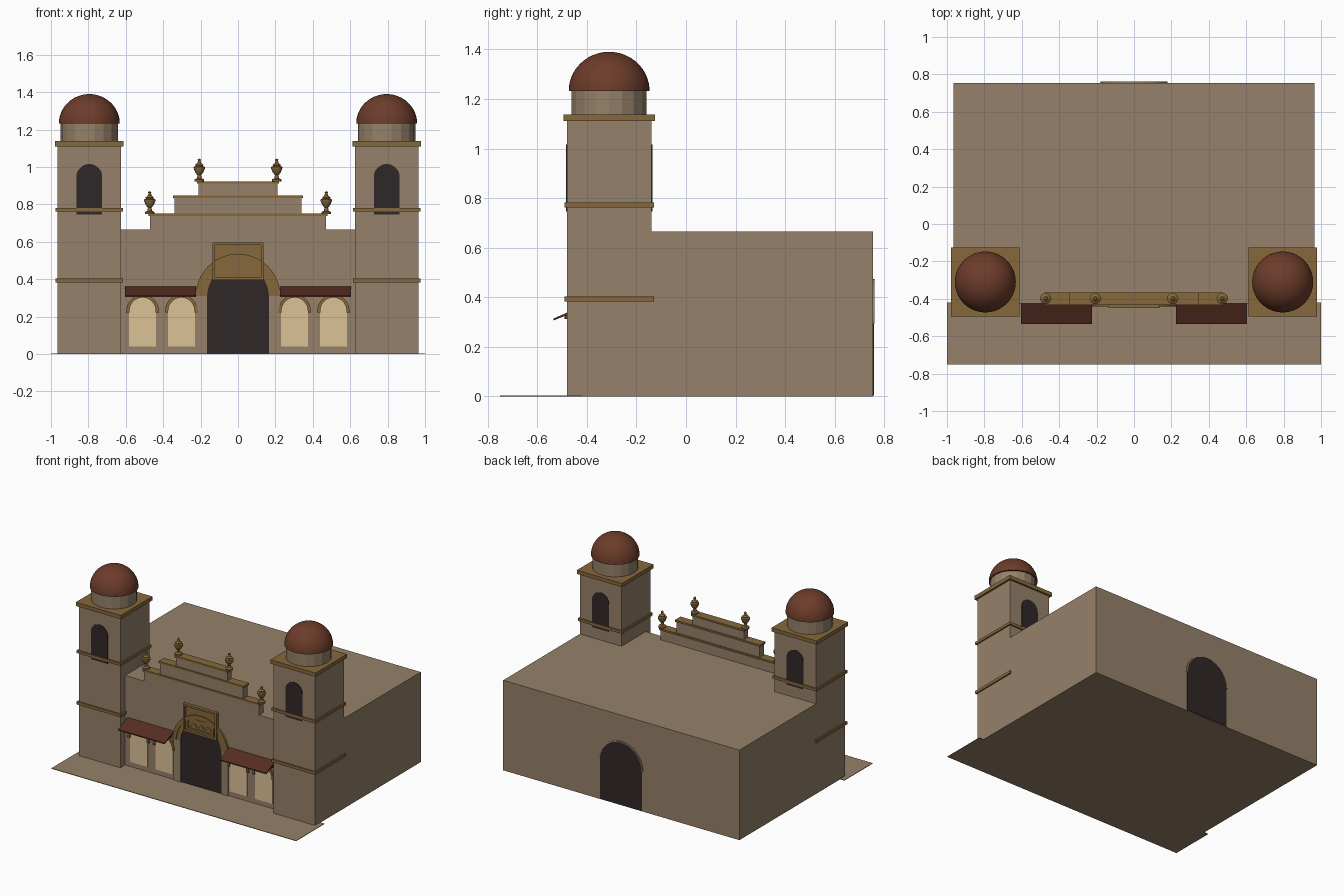
import bpy, bmesh
from math import pi, sin, cos, radians
from mathutils import Matrix

if "Cube" in bpy.data.objects:
    bpy.data.objects.remove(bpy.data.objects["Cube"], do_unlink=True)


def material(name, rgb):
    m = bpy.data.materials.new(name)
    m.use_nodes = True
    m.diffuse_color = (*rgb, 1)
    m.node_tree.nodes["Principled BSDF"].inputs["Base Color"].default_value = (*rgb, 1)
    return m


plaster = material("tan plaster", (0.30, 0.22, 0.142))
trim = material("ochre trim", (0.24, 0.138, 0.045))
tile = material("dome terracotta", (0.15, 0.045, 0.023))
awning_red = material("awning red", (0.092, 0.026, 0.016))
cream = material("cream window", (0.72, 0.54, 0.31))
dark = material("dark opening", (0.03, 0.02, 0.02))


def finish(name, bm, mat, smooth=False):
    bmesh.ops.recalc_face_normals(bm, faces=bm.faces)
    mesh = bpy.data.meshes.new(name)
    bm.to_mesh(mesh)
    bm.free()
    mesh.materials.append(mat)
    ob = bpy.data.objects.new(name, mesh)
    bpy.context.collection.objects.link(ob)
    if smooth:
        bpy.ops.object.select_all(action='DESELECT')
        ob.select_set(True)
        bpy.context.view_layer.objects.active = ob
        bpy.ops.object.shade_smooth_by_angle(angle=radians(35))
    return ob


def box(name, x0, x1, y0, y1, z0, z1, mat):
    bm = bmesh.new()
    bmesh.ops.create_cube(bm, size=1)
    size = Matrix.Diagonal((x1 - x0, y1 - y0, z1 - z0, 1))
    place = Matrix.Translation(((x0 + x1) / 2, (y0 + y1) / 2, (z0 + z1) / 2))
    bm.transform(place @ size)
    return finish(name, bm, mat)


def prism(name, points, shift, mat):
    """Extrude a closed 3D outline along a vector."""
    bm = bmesh.new()
    face = bm.faces.new([bm.verts.new(p) for p in points])
    new = bmesh.ops.extrude_face_region(bm, geom=[face])["geom"]
    bmesh.ops.translate(bm, vec=shift, verts=[v for v in new if isinstance(v, bmesh.types.BMVert)])
    return finish(name, bm, mat)


def half_circle(x, z, r, n=20):
    return [(x + r * cos(pi * i / n), z + r * sin(pi * i / n)) for i in range(n + 1)]


def arched_plate(name, x, half, z0, spring, y, mat, depth=0.008):
    pts = [(x - half, z0), (x + half, z0)] + half_circle(x, spring, half)
    return prism(name, [(a, y, b) for a, b in pts], (0, depth, 0), mat)


def arch_ring(name, x, z, r0, r1, y0, y1, mat):
    pts = half_circle(x, z, r1) + half_circle(x, z, r0)[::-1]
    return prism(name, [(a, y0, b) for a, b in pts], (0, y1 - y0, 0), mat)


def revolve(name, profile, x, y, z, mat, steps, smooth=True):
    bm = bmesh.new()
    vs = [bm.verts.new((r, 0, h)) for r, h in profile]
    es = [bm.edges.new(p) for p in zip(vs, vs[1:])]
    bmesh.ops.spin(bm, geom=vs + es, cent=(0, 0, 0), axis=(0, 0, 1), angle=2 * pi, steps=steps)
    bmesh.ops.remove_doubles(bm, verts=bm.verts, dist=0.0001)
    bm.transform(Matrix.Translation((x, y, z)))
    return finish(name, bm, mat, smooth)


# Main hall, forecourt and rear doorway
FRONT = -0.425
box("main_hall", -0.965, 0.965, FRONT, 0.755, 0, 0.665, plaster)
box("forecourt", -1, 1, -0.75, -0.42, 0, 0.004, plaster)
arched_plate("rear_door", 0, 0.17, 0.004, 0.295, 0.751, dark)
arch_ring("rear_door_rim", 0, 0.295, 0.17, 0.178, 0.75, 0.761, plaster)

# Stepped parapet with capping ledges
base = 0.66
for i, (half, top) in enumerate([(0.47, 0.742), (0.34, 0.838), (0.21, 0.915)]):
    box(f"parapet_step_{i + 1}", -half, half, FRONT, -0.375, base, top, plaster)
    box(f"parapet_ledge_{i + 1}", -half - 0.008, half + 0.008, -0.432, -0.367, top - 0.004, top + 0.009, trim)
    base = top

# Urn profile: radius, height
urn = [(0, 0), (0.026, 0), (0.026, 0.012), (0.012, 0.018), (0.01, 0.035), (0.022, 0.05),
       (0.03, 0.07), (0.03, 0.078), (0.02, 0.084), (0.022, 0.09), (0.01, 0.1),
       (0.007, 0.112), (0.009, 0.117), (0, 0.124)]
dome = [(0.163 * cos(pi * i / 32), 0.158 * sin(pi * i / 32)) for i in range(16)] + [(0, 0.158), ]

for side, s in (("left", 1), ("right", -1)):
    for where, x, z in (("outer", 0.472, 0.748), ("inner", 0.207, 0.922)):
        revolve(f"{side}_{where}_urn", urn, s * x, -0.398, z, trim, 16)

    # Towers with bands, cornice, drum and dome
    cx, cy, r = s * 0.795, -0.31, 0.17
    box(f"{side}_tower", cx - r, cx + r, cy - r, cy + r, 0, 1.12, plaster)
    for name, w, z0, z1 in (("lower_band", 0.18, 0.383, 0.404), ("upper_band", 0.18, 0.762, 0.782),
                            ("cornice", 0.184, 1.11, 1.138)):
        box(f"{side}_tower_{name}", cx - w, cx + w, cy - w, cy + w, z0, z1, trim)
    revolve(f"{side}_drum", [(0, 0), (0.154, 0), (0.154, 0.1), (0, 0.1)], cx, cy, 1.135, plaster, 18, False)
    revolve(f"{side}_dome", [(0, 0)] + dome, cx, cy, 1.232, tile, 40)
    arched_plate(f"{side}_belfry_front", cx, 0.069, 0.745, 0.947, cy - r - 0.004, dark)
    arched_plate(f"{side}_belfry_back", cx, 0.069, 0.745, 0.947, cy + r - 0.004, dark)

    # Arched windows
    for i, x in enumerate((0.303, 0.51)):
        wx = s * x
        arched_plate(f"{side}_window_{i + 1}", wx, 0.072, 0.04, 0.232, FRONT - 0.004, cream)
        arch_ring(f"{side}_window_arch_{i + 1}", wx, 0.232, 0.07, 0.086, FRONT - 0.013, FRONT + 0.002, trim)
        for e in (-1, 1):
            ex = wx + e * 0.079
            box(f"{side}_window_impost_{i + 1}", ex - 0.009, ex + 0.009, FRONT - 0.015, FRONT, 0.222, 0.234, trim)

    # Sloped awning on rafters
    a, b = sorted((s * 0.225, s * 0.605))
    slope = [(-0.535, 0.306), (FRONT, 0.35), (FRONT, 0.362), (-0.535, 0.314)]
    prism(f"{side}_awning", [(a, y, z) for y, z in slope], (b - a, 0, 0), awning_red)
    for i in range(5):
        x = a + 0.02 + i * 0.083
        rafter = [(-0.49, 0.312), (FRONT, 0.312), (FRONT, 0.35), (-0.49, 0.326)]
        prism(f"{side}_rafter_{i + 1}", [(x, y, z) for y, z in rafter], (0.01, 0, 0), awning_red)

    # Piers carrying the entrance arch
    a, b = sorted((s * 0.167, s * 0.222))
    box(f"{side}_door_pier", a, b, FRONT - 0.008, FRONT, 0, 0.312, plaster)

# Entrance: dark doorway, stepped arch and tympanum
arched_plate("entrance_door", 0, 0.168, 0.004, 0.31, FRONT - 0.003, dark)
arch_ring("entrance_arch_outer", 0, 0.31, 0.198, 0.226, FRONT - 0.015, FRONT, trim)
arch_ring("entrance_arch_inner", 0, 0.31, 0.165, 0.2, FRONT - 0.009, FRONT, trim)
box("tympanum", -0.132, 0.132, FRONT - 0.006, FRONT, 0.4, 0.59, trim)
for name, h, z0, z1, t in (("outer", 0.137, 0.395, 0.597, 0.014), ("inner", 0.108, 0.418, 0.5, 0.008)):
    y = FRONT - (0.024 if name == "outer" else 0.013)
    for e in (-1, 1):
        x0, x1 = sorted((e * h, e * (h - t)))
        box(f"{name}_frame_side", x0, x1, y, FRONT, z0, z1, trim)
    box(f"{name}_frame_sill", -h, h, y, FRONT, z0, z0 + t, trim)
    box(f"{name}_frame_head", -h, h, y, FRONT, z1 - t, z1, trim)

# Carved rosettes in the tympanum
for i, x in enumerate((-0.06, 0, 0.06)):
    arch_ring(f"tympanum_scroll_{i + 1}", x, 0.44, 0.016, 0.026, FRONT - 0.012, FRONT, trim)
